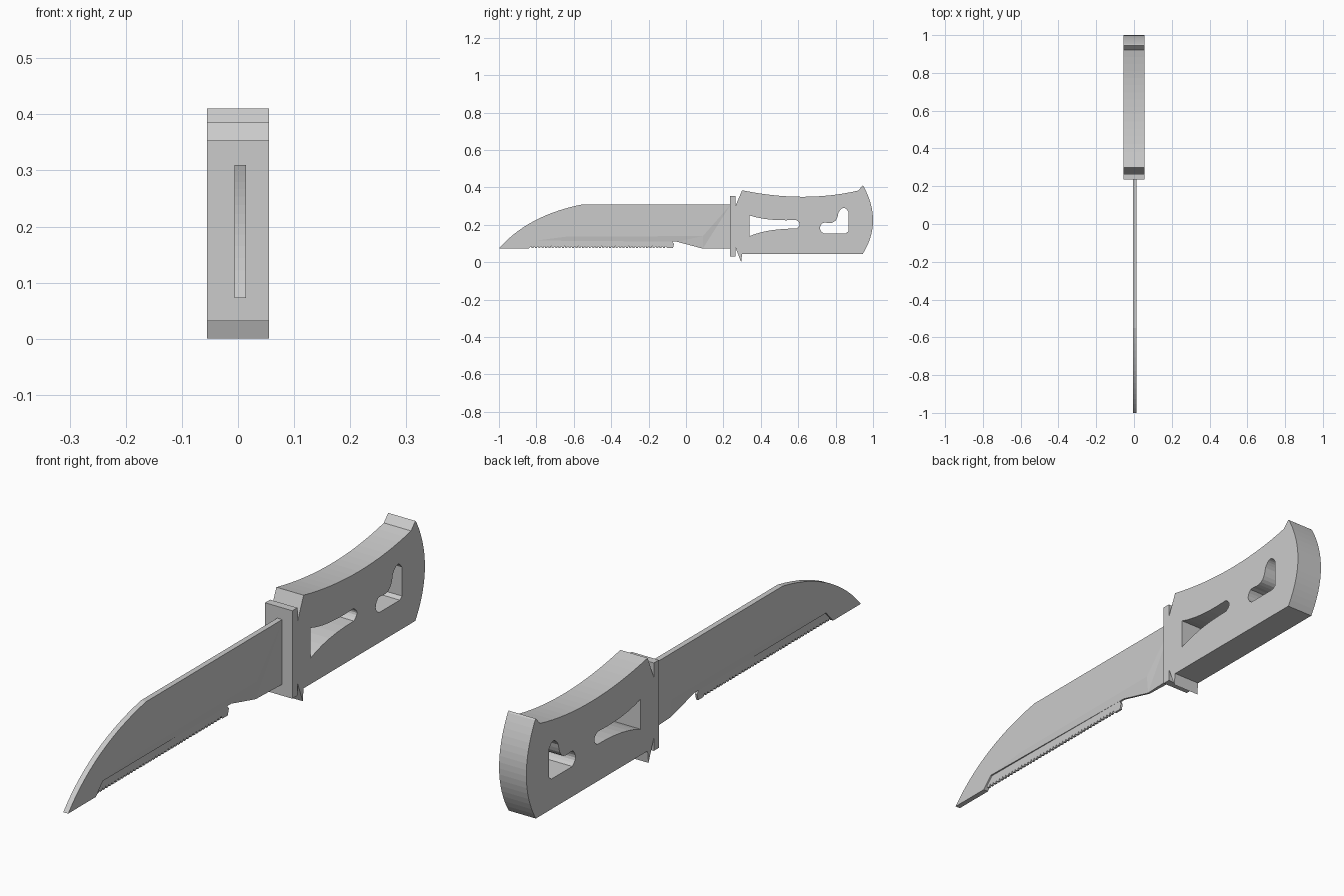
import bpy, bmesh
from mathutils import Matrix, Vector

cube = bpy.data.objects.get("Cube")
if cube:
    bpy.data.objects.remove(cube, do_unlink=True)

grey = bpy.data.materials.new("plain grey")
grey.use_nodes = True
grey.diffuse_color = (0.6, 0.6, 0.6, 1)
grey.node_tree.nodes["Principled BSDF"].inputs["Base Color"].default_value = (0.6, 0.6, 0.6, 1)

# Curve plane (x, y) mapped to the model's side plane (y, z)
SIDE = Matrix(((0, 0, 1, 0), (1, 0, 0, 0), (0, 1, 0, 0), (0, 0, 0, 1)))
BLADE_X = 0.004


def arc(a, mid, b, n=10):
    """Points on a quadratic curve from a to b passing through mid."""
    a, mid, b = Vector(a), Vector(mid), Vector(b)
    c = mid * 2 - (a + b) / 2
    pts = []
    for i in range(n + 1):
        t = i / n
        pts.append(tuple(a * (1 - t) ** 2 + c * 2 * t * (1 - t) + b * t * t))
    return pts


def add_mesh(name, bm):
    bmesh.ops.recalc_face_normals(bm, faces=bm.faces)
    mesh = bpy.data.meshes.new(name)
    bm.to_mesh(mesh)
    bm.free()
    mesh.materials.append(grey)
    obj = bpy.data.objects.new(name, mesh)
    bpy.context.collection.objects.link(obj)
    return obj


def plate(name, loops, half, x=0.0):
    """Extruded side profile; loops after the first are holes."""
    curve = bpy.data.curves.new(name + " profile", "CURVE")
    curve.dimensions = "2D"
    curve.fill_mode = "BOTH"
    curve.extrude = half
    for loop in loops:
        spline = curve.splines.new("POLY")
        spline.points.add(len(loop) - 1)
        for point, (u, v) in zip(spline.points, loop):
            point.co = (u, v, 0, 1)
        spline.use_cyclic_u = True
    helper = bpy.data.objects.new(name + " profile", curve)
    bpy.context.collection.objects.link(helper)
    bpy.context.view_layer.update()
    mesh = bpy.data.meshes.new_from_object(
        helper.evaluated_get(bpy.context.evaluated_depsgraph_get()))
    bpy.data.objects.remove(helper, do_unlink=True)
    bm = bmesh.new()
    bm.from_mesh(mesh)
    bpy.data.meshes.remove(mesh)
    bmesh.ops.remove_doubles(bm, verts=bm.verts, dist=0.0002)
    bmesh.ops.transform(bm, matrix=Matrix.Translation((x, 0, 0)) @ SIDE, verts=bm.verts)
    for face in bm.faces:
        face.smooth = False
    return add_mesh(name, bm)


# Handle: flared butt, concave back, notched front and two cut-outs
outline = (arc((0.3, 0.385), (0.62, 0.35), (0.92, 0.383), 16)
           + [(0.945, 0.41)]
           + arc((0.95, 0.405), (1.0, 0.22), (0.945, 0.045), 16)
           + [(0.3, 0.045), (0.295, 0.0), (0.264, 0.08), (0.264, 0.3)])
taper_hole = (arc((0.34, 0.25), (0.45, 0.228), (0.585, 0.226), 6)
              + arc((0.59, 0.225), (0.608, 0.203), (0.59, 0.18), 6)
              + arc((0.585, 0.18), (0.45, 0.17), (0.34, 0.14), 6))
hook_hole = (arc((0.73, 0.21), (0.716, 0.18), (0.735, 0.155), 6)
             + [(0.855, 0.155), (0.868, 0.165)]
             + arc((0.868, 0.27), (0.842, 0.29), (0.815, 0.265), 8)
             + arc((0.812, 0.25), (0.79, 0.215), (0.745, 0.212), 6))
plate("handle", [outline, taper_hole, hook_hole], 0.055)

# Guard
plate("guard", [[(0.235, 0.032), (0.264, 0.032), (0.264, 0.353), (0.235, 0.353)]], 0.055)

# Blade: one side laid out as flat and hollowed faces, mirrored and closed
FULL, THIN = 0.01, 0.004
curve_edge = arc((-1, 0.073), (-0.81, 0.222), (-0.55, 0.31), 14)
heel_top, heel = (0.24, 0.31), (0.24, 0.073)
inner, inner_end = (0.09, 0.14), (-0.64, 0.137)
front_end, front_foot = (-0.8, 0.116), (-0.84, 0.073)
notch, foot = (-0.05, 0.11), (0.09, 0.073)
side_faces = [
    curve_edge + [heel_top, inner, inner_end, front_end, front_foot],
    [heel_top, heel, foot],
    [heel_top, foot, inner],
    [inner, foot, notch],
    [inner, notch, front_end, inner_end],
]
bm = bmesh.new()
sides = []
for sign in (1, -1):
    verts = {}
    for face in side_faces:
        for p in face:
            if p not in verts:
                half = THIN if p in (notch, foot) else FULL
                verts[p] = bm.verts.new((BLADE_X + sign * half, *p))
        bm.faces.new([verts[p] for p in face])
    sides.append(verts)
opposite = dict(zip(sides[0].values(), sides[1].values()))
rim = [e for e in bm.edges if len(e.link_faces) == 1 and e.verts[0] in opposite]
for edge in rim:
    a, b = edge.verts
    bm.faces.new((a, b, opposite[b], opposite[a]))
add_mesh("blade", bm)

# Serrated edge: a thin strip with a row of scallops and a small end hook
teeth = 40
start, end = -0.83, -0.11
pitch = (end - start) / teeth
edge_line = [(-0.075, 0.112), (-0.064, 0.098), (-0.07, 0.075), (-0.1, 0.075), (end, 0.087)]
for i in range(teeth):
    y = end - i * pitch
    edge_line += [(y - pitch * 0.2, 0.077), (y - pitch * 0.7, 0.077), (y - pitch * 0.9, 0.086)]
plate("serrated_edge", [edge_line + [(-0.84, 0.074), (-0.81, 0.117)]], THIN, BLADE_X)
